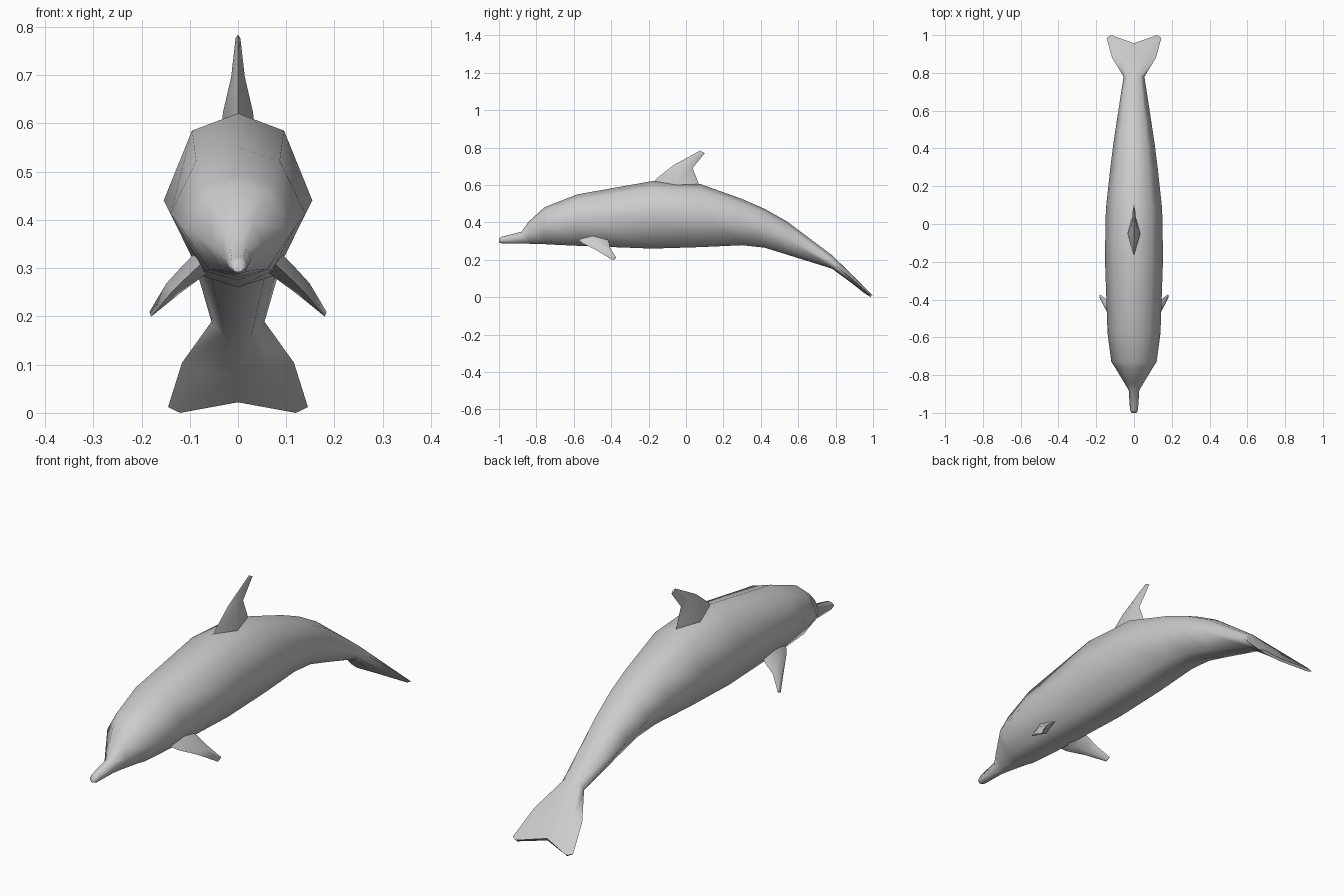
import bpy, bmesh, math
from mathutils import Vector

cube = bpy.data.objects.get("Cube")
if cube:
    bpy.data.objects.remove(cube, do_unlink=True)

grey = bpy.data.materials.new("Light grey skin")
grey.use_nodes = True
grey.diffuse_color = (0.6, 0.6, 0.6, 1)
grey.node_tree.nodes["Principled BSDF"].inputs["Base Color"].default_value = (0.6, 0.6, 0.6, 1)


def loft(name, rings):
    """Skin equal-sized closed rings, cap both ends and shade smooth."""
    bm = bmesh.new()
    loops = [[bm.verts.new(p) for p in ring] for ring in rings]
    n = len(loops[0])
    for a, b in zip(loops, loops[1:]):
        for i in range(n):
            j = (i + 1) % n
            bm.faces.new((a[i], a[j], b[j], b[i]))
    bm.faces.new(loops[0])
    bm.faces.new(loops[-1])
    bmesh.ops.recalc_face_normals(bm, faces=bm.faces)
    mesh = bpy.data.meshes.new(name)
    bm.to_mesh(mesh)
    bm.free()
    mesh.materials.append(grey)
    obj = bpy.data.objects.new(name, mesh)
    bpy.context.collection.objects.link(obj)
    bpy.ops.object.select_all(action='DESELECT')
    obj.select_set(True)
    bpy.context.view_layer.objects.active = obj
    bpy.ops.object.shade_smooth_by_angle(angle=math.radians(75))
    return obj


def mirrored(half):
    """Close a half ring running from top centre to bottom centre."""
    return half + [(-x, y, z) for x, y, z in half[-2:0:-1]]


# Body: eight-sided sections given as y, bottom, top, half width
SECTION = [(0, 1), (0.62, 0.9), (1, 0.5), (0.5, 0.07), (0, 0)]
stations = [
    (-1.00, 0.292, 0.312, 0.014), (-0.985, 0.288, 0.324, 0.021),
    (-0.88, 0.287, 0.350, 0.028), (-0.84, 0.286, 0.405, 0.052),
    (-0.76, 0.284, 0.478, 0.100), (-0.73, 0.282, 0.492, 0.120),
    (-0.58, 0.275, 0.550, 0.140), (-0.18, 0.260, 0.621, 0.154),
    (0.08, 0.268, 0.604, 0.149), (0.30, 0.278, 0.525, 0.125),
    (0.42, 0.265, 0.473, 0.110), (0.54, 0.228, 0.405, 0.092),
    (0.78, 0.153, 0.225, 0.055), (0.88, 0.080, 0.128, 0.116),
]
rings = [mirrored([(u * w, y, lo + v * (hi - lo)) for u, v in SECTION])
         for y, lo, hi, w in stations]
# Notched trailing edge of the tail fluke
rings.append(mirrored([(0, 0.957, 0.032), (0.122, 1.0, 0.008), (0.145, 0.985, 0.012),
                       (0.12, 0.99, 0.0), (0, 0.953, 0.022)]))
loft("body_and_tail", rings)


# Fins: diamond sections between a leading and a trailing edge
def fin(name, sections, normal):
    side = Vector(normal).normalized()
    rings = []
    for lead, trail, thick in sections:
        a, b = Vector(lead), Vector(trail)
        mid = a.lerp(b, 0.5)
        rings.append([a, mid + side * thick, b, mid - side * thick])
    return loft(name, rings)


fin("dorsal_fin", [
    ((0, -0.18, 0.590), (0, 0.075, 0.585), 0.035),
    ((0, -0.16, 0.632), (0, 0.065, 0.615), 0.031),
    ((0, -0.07, 0.704), (0, 0.035, 0.690), 0.014),
    ((0, 0.075, 0.784), (0, 0.100, 0.770), 0.005),
], (1, 0, 0))

for side, label in ((1, "left"), (-1, "right")):
    fin(label + "_flipper", [
        ((side * 0.075, -0.58, 0.310), (side * 0.075, -0.42, 0.312), 0.024),
        ((side * 0.097, -0.555, 0.290), (side * 0.097, -0.412, 0.294), 0.022),
        ((side * 0.136, -0.48, 0.252), (side * 0.136, -0.405, 0.262), 0.017),
        ((side * 0.180, -0.395, 0.200), (side * 0.180, -0.373, 0.212), 0.005),
    ], (side * 0.7, 0, 0.7))
